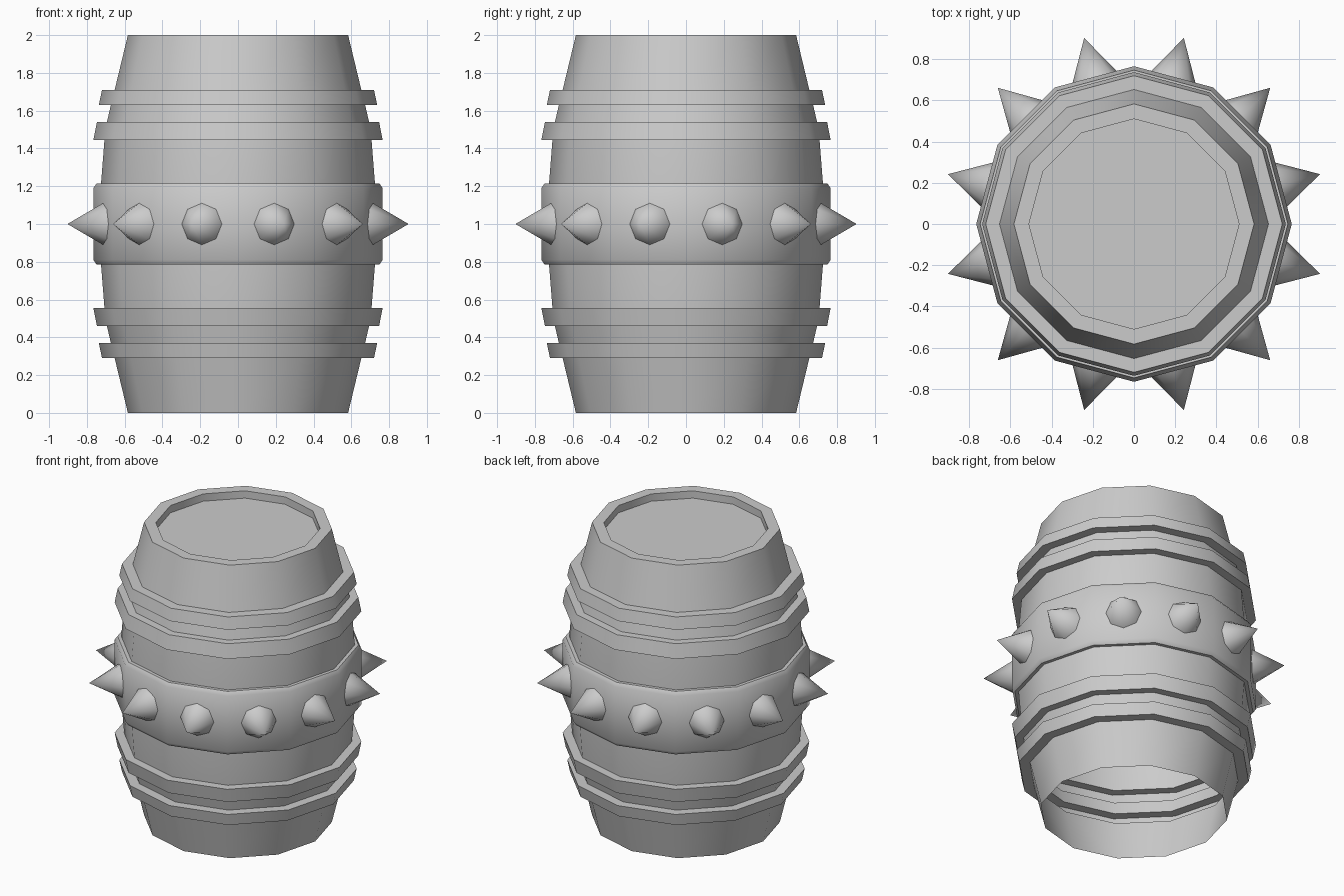
import bpy, bmesh, math
from mathutils import Matrix

if "Cube" in bpy.data.objects:
    bpy.data.objects.remove(bpy.data.objects["Cube"])

SIDES = 12


def finish(bm, name, angle):
    mesh = bpy.data.meshes.new(name)
    bm.to_mesh(mesh)
    bm.free()
    obj = bpy.data.objects.new(name, mesh)
    bpy.context.collection.objects.link(obj)
    bpy.ops.object.select_all(action='DESELECT')
    obj.select_set(True)
    bpy.context.view_layer.objects.active = obj
    bpy.ops.object.shade_smooth_by_angle(angle=math.radians(angle))
    return obj


def lathe(name, profile, angle, cap=False):
    """Turn a (radius, z) profile into a 12-sided shell, optionally capping the last ring."""
    bm = bmesh.new()
    rings = []
    for r, z in profile:
        rings.append([bm.verts.new((r * math.cos(2 * math.pi * i / SIDES),
                                    r * math.sin(2 * math.pi * i / SIDES), z))
                      for i in range(SIDES)])
    for a, b in zip(rings, rings[1:]):
        for i in range(SIDES):
            j = (i + 1) % SIDES
            bm.faces.new((a[i], a[j], b[j], b[i]))
    if cap:
        bm.faces.new(rings[-1])
    return finish(bm, name, angle)


# Barrel shell: hoops are stepped out of the wall, open underneath
lower = [(0.583, 0), (0.653, 0.29), (0.72, 0.29), (0.737, 0.37), (0.673, 0.37),
         (0.694, 0.46), (0.747, 0.46), (0.766, 0.555), (0.707, 0.555)]
upper = [(r, 2 - z) for r, z in reversed(lower)]
# Raised rim with recessed lid
lid = [(0.51, 2.0), (0.51, 1.95)]
lathe("barrel", lower + [(0.742, 1.0)] + upper + lid, 35, cap=True)

# Middle band with softened edges
lathe("spike_band", [(0.715, 0.785), (0.748, 0.785), (0.766, 0.81),
                     (0.766, 1.19), (0.748, 1.215), (0.715, 1.215)], 50)

# Twelve octagonal spikes, one per band face
bm = bmesh.new()
base, tip = 0.735, 0.935
for i in range(SIDES):
    turn = Matrix.Rotation(math.radians(15 + 30 * i), 4, 'Z')
    place = Matrix.Translation(((base + tip) / 2, 0, 1.0))
    tilt = Matrix.Rotation(math.radians(90), 4, 'Y')
    bmesh.ops.create_cone(bm, cap_ends=False, segments=8, radius1=0.113, radius2=0,
                          depth=tip - base, matrix=turn @ place @ tilt)
bmesh.ops.remove_doubles(bm, verts=bm.verts, dist=0.0001)
finish(bm, "spikes", 50)
